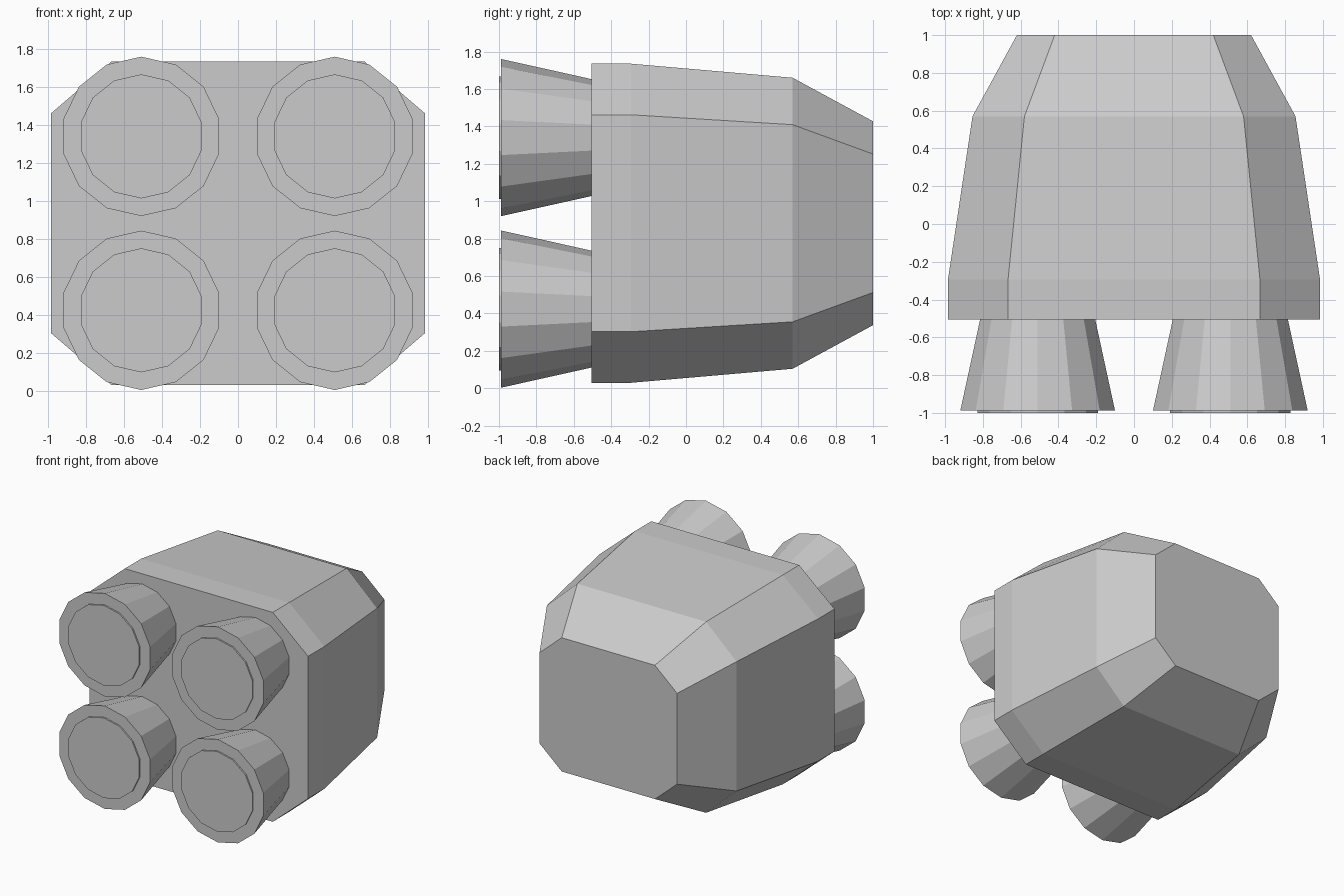
import bpy
import bmesh
import math

cube = bpy.data.objects.get("Cube")
if cube:
    bpy.data.objects.remove(cube, do_unlink=True)

grey = bpy.data.materials.new("light grey")
grey.use_nodes = True
colour = (0.6, 0.6, 0.6, 1)
grey.diffuse_color = colour
grey.node_tree.nodes["Principled BSDF"].inputs["Base Color"].default_value = colour


def loft(name, rings):
    """Skin a list of matching rings into a closed, flat-shaded solid."""
    bm = bmesh.new()
    loops = [[bm.verts.new(p) for p in ring] for ring in rings]
    for a, b in zip(loops, loops[1:]):
        for i in range(len(a)):
            j = (i + 1) % len(a)
            bm.faces.new((a[i], a[j], b[j], b[i]))
    bm.faces.new(loops[0])
    bm.faces.new(loops[-1])
    bmesh.ops.recalc_face_normals(bm, faces=bm.faces)
    mesh = bpy.data.meshes.new(name)
    bm.to_mesh(mesh)
    bm.free()
    mesh.materials.append(grey)
    obj = bpy.data.objects.new(name, mesh)
    bpy.context.collection.objects.link(obj)
    return obj


def octagon(y, w, cw, h, ch, z=0.882):
    """Rectangle of half size w by h with corners cut back to cw and ch."""
    quarter = [(w, ch), (cw, h)]
    pts = quarter + [(-x, v) for x, v in reversed(quarter)]
    pts += [(-x, -v) for x, v in pts]
    return [(x, y, z + v) for x, v in pts]


def circle(x, z, y, r, sides=14):
    """Regular ring facing along y, with a corner at the top."""
    turn = 2 * math.pi / sides
    return [(x + r * math.sin(i * turn), y, z + r * math.cos(i * turn))
            for i in range(sides)]


# Chamfered body, tapering to the back
loft("body", [
    octagon(-0.505, 0.985, 0.667, 0.853, 0.58),
    octagon(-0.295, 0.985, 0.667, 0.853, 0.58),
    octagon(0.57, 0.855, 0.58, 0.778, 0.527),
    octagon(1.0, 0.62, 0.42, 0.545, 0.37),
])

# Four flared nozzles, each with a slightly raised disc on its mouth
for row, z in (("lower", 0.423), ("upper", 1.34)):
    for side, x in (("right", -0.51), ("left", 0.51)):
        loft(f"{row}_{side}_nozzle", [
            circle(x, z, -0.503, 0.312),
            circle(x, z, -0.988, 0.42),
        ])
        loft(f"{row}_{side}_nozzle_disc", [
            circle(x, z, -0.98, 0.327),
            circle(x, z, -1.0, 0.327),
        ])
